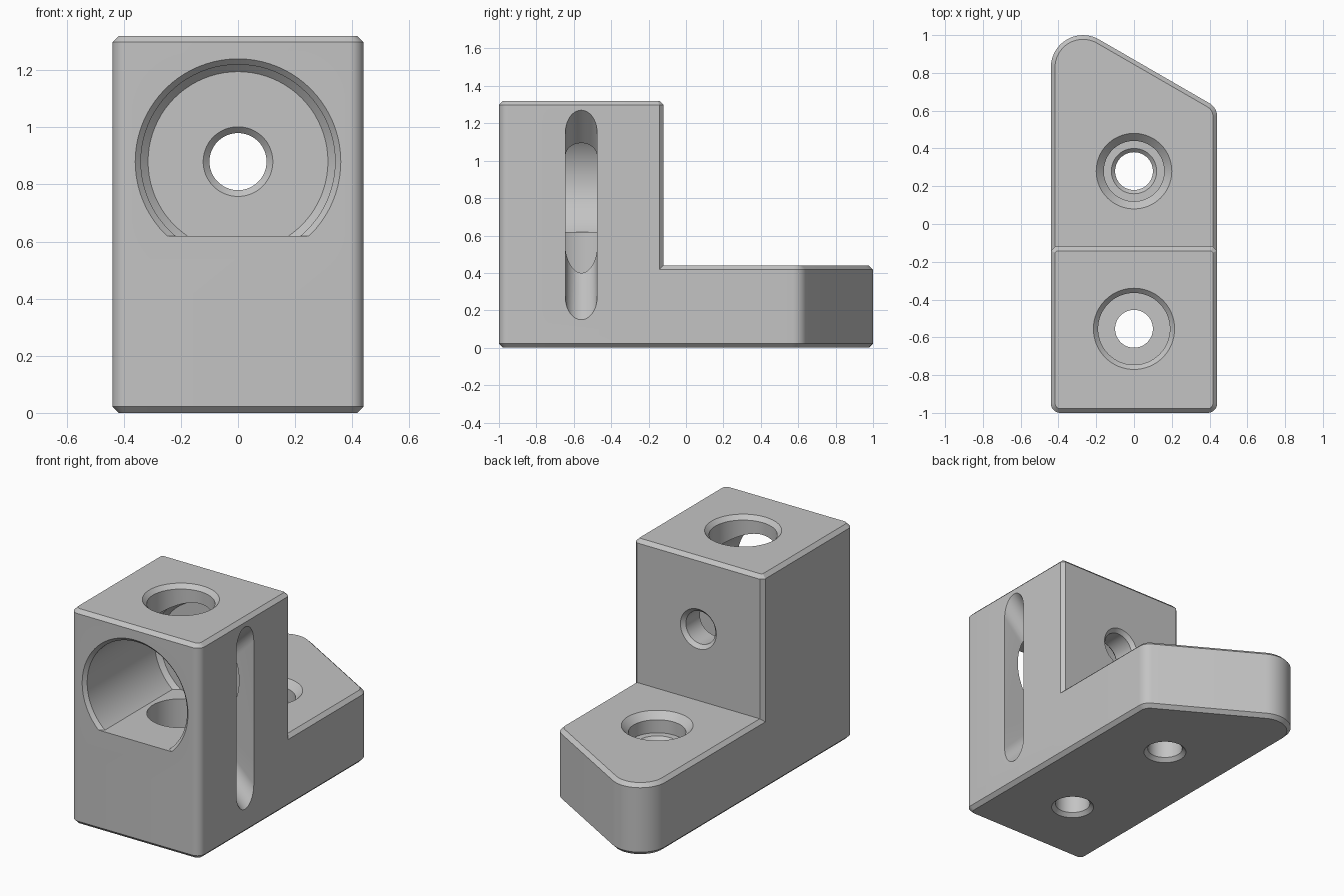
import bpy
import bmesh
from math import cos, sin, pi, tan
from mathutils import Vector, Matrix

cube = bpy.data.objects.get("Cube")
if cube:
    bpy.data.objects.remove(cube, do_unlink=True)

HALF_W = 0.44      # half the width
BASE_H = 0.44      # height of the foot
TOWER_H = 1.32     # height of the clamp block
TOWER_BACK = -0.12
CH = 0.022         # edge chamfer
BORE_Z = 0.88
SCREW_Y = -0.555

metal = bpy.data.materials.new("plain grey")
metal.use_nodes = True
grey = (0.55, 0.55, 0.55, 1)
metal.diffuse_color = grey
for node in metal.node_tree.nodes:
    if node.type == 'BSDF_PRINCIPLED':
        node.inputs["Base Color"].default_value = grey


def make(name, bm):
    bmesh.ops.recalc_face_normals(bm, faces=bm.faces[:])
    mesh = bpy.data.meshes.new(name)
    bm.to_mesh(mesh)
    bm.free()
    mesh.materials.append(metal)
    obj = bpy.data.objects.new(name, mesh)
    bpy.context.collection.objects.link(obj)
    return obj


def rounded(corners):
    """Outline with each (x, y, radius, segments) corner rounded."""
    points = []
    for i, (x, y, r, segs) in enumerate(corners):
        p = Vector((x, y))
        a = (Vector(corners[i - 1][:2]) - p).normalized()
        b = (Vector(corners[(i + 1) % len(corners)][:2]) - p).normalized()
        half = a.angle(b) / 2
        centre = p + (a + b).normalized() * r / sin(half)
        start = p + a * r / tan(half) - centre
        sweep = pi - 2 * half
        for k in range(segs + 1):
            points.append(centre + Matrix.Rotation(sweep * k / segs, 2) @ start)
    return points


def prism(name, outline, z0, z1, chamfer_levels):
    """Upright prism with chamfered rims at the given heights."""
    bm = bmesh.new()
    face = bm.faces.new([bm.verts.new((p.x, p.y, z0)) for p in outline])
    up = bmesh.ops.extrude_face_region(bm, geom=[face], use_keep_orig=True)
    moved = [v for v in up["geom"] if isinstance(v, bmesh.types.BMVert)]
    bmesh.ops.translate(bm, verts=moved, vec=(0, 0, z1 - z0))
    bmesh.ops.recalc_face_normals(bm, faces=bm.faces[:])
    rims = [e for e in bm.edges
            if any(all(abs(v.co.z - z) < 1e-5 for v in e.verts) for z in chamfer_levels)]
    bmesh.ops.bevel(bm, geom=rims, offset=CH, offset_type='OFFSET',
                    segments=1, profile=0.5, affect='EDGES')
    return make(name, bm)


def lathe(name, profile, origin, along_y=False, floor=None, segs=80):
    """Closed turned shape from (radius, distance) pairs along z or y."""
    bm = bmesh.new()
    rings = []
    for r, h in profile:
        ring = []
        for k in range(segs):
            a = 2 * pi * k / segs
            u, v = r * cos(a), r * sin(a)
            co = Vector((u, h, v)) if along_y else Vector((u, v, h))
            ring.append(bm.verts.new(co + Vector(origin)))
        rings.append(ring)
    for low, high in zip(rings, rings[1:]):
        for k in range(segs):
            n = (k + 1) % segs
            bm.faces.new((low[k], low[n], high[n], high[k]))
    bm.faces.new(rings[0])
    bm.faces.new(rings[-1])
    if floor is not None:
        bmesh.ops.recalc_face_normals(bm, faces=bm.faces[:])
        geom = bm.verts[:] + bm.edges[:] + bm.faces[:]
        cut = bmesh.ops.bisect_plane(bm, geom=geom, plane_co=(0, 0, floor),
                                     plane_no=(0, 0, 1), clear_inner=True)
        edges = [e for e in cut["geom_cut"] if isinstance(e, bmesh.types.BMEdge)]
        bmesh.ops.contextual_create(bm, geom=edges)
    return make(name, bm)


def fan_slot(name, apex, r, reach, segs=40):
    """Round-edged wedge opening sideways at 45 degrees up and down."""
    bm = bmesh.new()
    for sign in (1, -1):
        direction = Vector((1, 0, sign))
        side = Vector((1, 0, -sign)).normalized()
        for t in (0, reach):
            for k in range(segs):
                a = 2 * pi * k / segs
                offset = side * cos(a) * r + Vector((0, sin(a) * r, 0))
                bm.verts.new(Vector(apex) + direction * t + offset)
    bmesh.ops.remove_doubles(bm, verts=bm.verts[:], dist=1e-5)
    bmesh.ops.convex_hull(bm, input=bm.verts[:])
    loose = [v for v in bm.verts if not v.link_faces]
    bmesh.ops.delete(bm, geom=loose, context='VERTS')
    bmesh.ops.dissolve_limit(bm, angle_limit=0.01, verts=bm.verts[:], edges=bm.edges[:])
    return make(name, bm)


def combine(target, other, operation):
    mod = target.modifiers.new(other.name, 'BOOLEAN')
    mod.operation = operation
    mod.solver = 'EXACT'
    mod.object = other
    bpy.context.view_layer.objects.active = target
    bpy.ops.object.modifier_apply(modifier=mod.name)
    bpy.data.objects.remove(other, do_unlink=True)


# Foot with a slanted, rounded nose, and the upright clamp block
foot = rounded([(-HALF_W, -1, 0.05, 8), (HALF_W, -1, 0.05, 8),
                (HALF_W, 0.616, 0.08, 10), (-HALF_W, 1.124, 0.17, 24)])
tower = rounded([(-HALF_W, -1, 0.05, 8), (HALF_W, -1, 0.05, 8),
                 (HALF_W, TOWER_BACK, CH, 1), (-HALF_W, TOWER_BACK, CH, 1)])
body = prism("bracket_body", foot, 0, BASE_H, (0, BASE_H))
combine(body, prism("clamp_block", tower, 0.1, TOWER_H, (TOWER_H,)), 'UNION')

# Flat-bottomed front bore, and the small hole through its back wall
cutters = [
    lathe("front_bore", [(0.38, -1.02), (0.34, -0.98), (0.34, -0.325), (0.315, -0.3)],
          (0, 0, BORE_Z), along_y=True, floor=0.62),
    lathe("back_hole", [(0.142, -0.32), (0.1, -0.278), (0.1, -0.142), (0.142, -0.1)],
          (0, 0, BORE_Z), along_y=True),
    # Counterbored screw holes through the block and the foot
    lathe("block_screw_hole", [(0.142, -0.02), (0.1, 0.022), (0.1, 0.32), (0.19, 0.32),
                               (0.19, 1.295), (0.235, 1.34)], (0, SCREW_Y, 0)),
    lathe("foot_screw_hole", [(0.142, -0.02), (0.1, 0.022), (0.1, 0.3), (0.12, 0.32),
                              (0.16, 0.32), (0.16, 0.4), (0.22, 0.46)], (0, 0.28, 0)),
    # Flared side slot
    fan_slot("side_slot", (0, -0.56, 0.71), 0.085, 0.6),
]
for cutter in cutters:
    combine(body, cutter, 'DIFFERENCE')

# Smooth the round faces, keep the edges crisp
bpy.ops.object.select_all(action='DESELECT')
body.select_set(True)
bpy.context.view_layer.objects.active = body
bpy.ops.object.shade_smooth_by_angle(angle=0.4)
